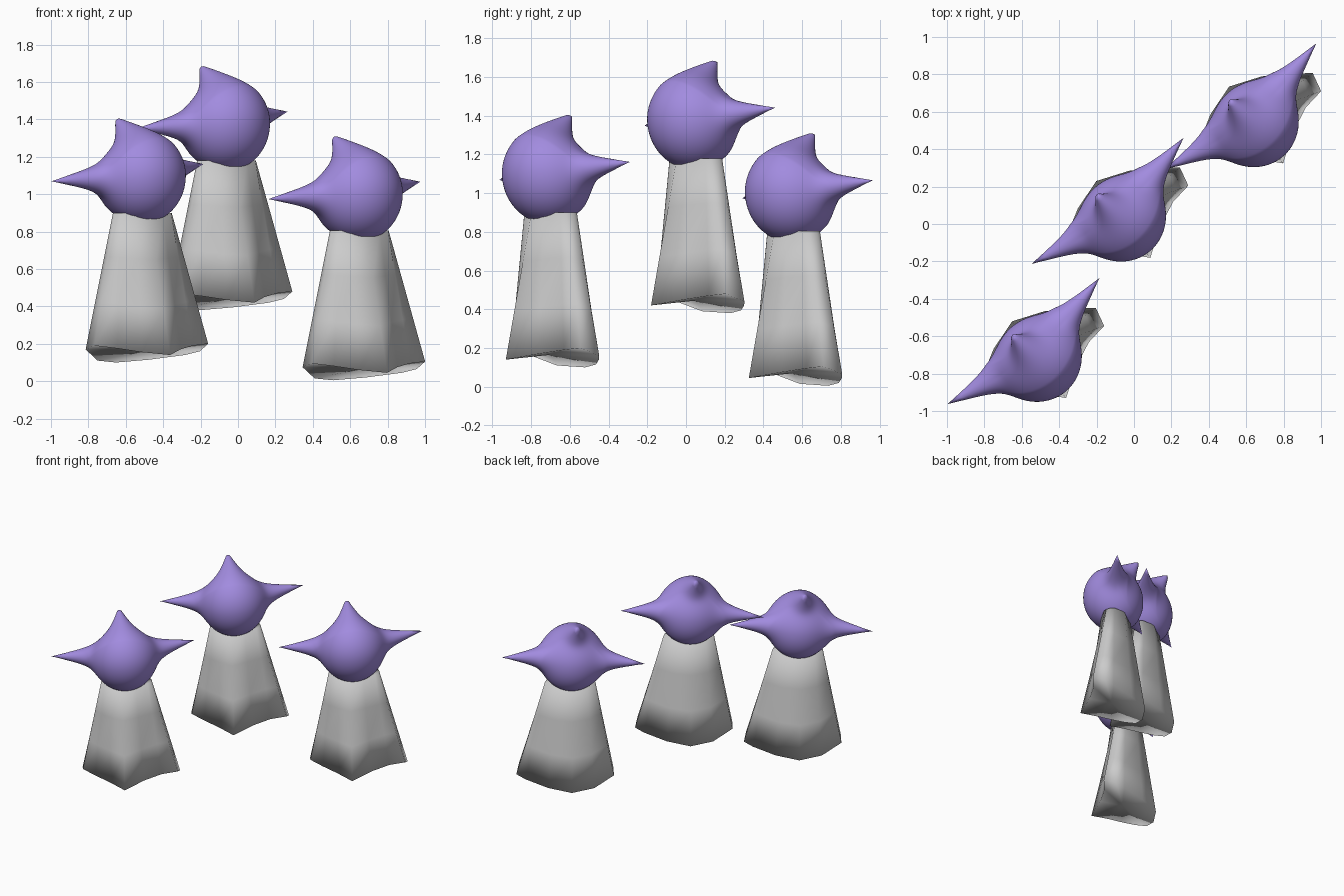
import bpy, bmesh
from math import atan2, cos, sin, exp, radians
from mathutils import Vector, Matrix

if "Cube" in bpy.data.objects:
    bpy.data.objects.remove(bpy.data.objects["Cube"])

# Local frame: x along the side spikes, y to the back, origin at head centre
YAW = Matrix.Rotation(radians(39.7), 4, 'Z')
ROLL = Matrix.Rotation(radians(-5), 4, 'Y')

purple = bpy.data.materials.new("purple")
purple.diffuse_color = (0.36, 0.26, 0.74, 1)
purple.use_nodes = True
purple.node_tree.nodes["Principled BSDF"].inputs["Base Color"].default_value = purple.diffuse_color


def finish(bm, name):
    bmesh.ops.recalc_face_normals(bm, faces=bm.faces)
    mesh = bpy.data.meshes.new(name)
    bm.to_mesh(mesh)
    bm.free()
    for p in mesh.polygons:
        p.use_smooth = True
    return mesh


# Head: a ball, flatter at the back, drawn into two side spikes and a horn
def head_mesh():
    bm = bmesh.new()
    bmesh.ops.create_icosphere(bm, subdivisions=6, radius=1)
    spikes = [Vector((s * 0.53, 0.11, 0.015)) for s in (-1, 1)]
    horn = Vector((0, 0.165, 0.30))
    bm.verts.ensure_lookup_table()
    for tip in spikes + [horn]:        # a vertex exactly on each tip
        d = tip.normalized()
        min(bm.verts, key=lambda v: (v.co - d).length).co = d
    hd = horn.normalized()
    back = Vector((0, hd.z, -hd.y))    # direction behind the horn
    for v in bm.verts:
        d = v.co.normalized()
        base = 0.24 - 0.042 * max(0, d.dot(Vector((0, 0.8, 0.6))))
        base += 0.018 * max(0, -d.z) ** 2
        r = base
        for tip in spikes:
            k = 6.9 - 5 * max(0, min(0.3, d.y - 0.2))
            r += (tip.length - base) * exp(-k * d.angle(tip, 0))
        side = (d - hd * d.dot(hd))
        t = side.normalized().dot(back) if side.length > 1e-5 else 0
        k = 5.2 + (2.8 * t if t > 0 else 3.2 * t)
        r += (horn.length - base) * exp(-k * max(0, d.angle(hd, 0) - 0.04))
        v.co = d * r
    bm.transform(YAW @ ROLL)
    return finish(bm, "head")


# Robe: hem outline (side, back, height) lofted straight up to an oval neck
HEM = [(-.02, -.27, .14), (.13, -.175, .17), (.264, -.118, .19),
       (.383, -.103, .20), (.41, 0, .16), (.347, .05, .14),
       (.19, .16, .115), (.02, .23, .10), (-.15, .18, .11),
       (-.30, .10, .17), (-.305, .02, .19), (-.22, -.07, .175),
       (-.12, -.155, .155)]


def robe_mesh():
    bm = bmesh.new()
    rings = []
    for t in (0, 0.33, 0.67, 1):
        ring = []
        for u, b, z in HEM:
            a = atan2(b / 0.27, (u - 0.05) / 0.36)
            top = Vector((0.015 + 0.185 * cos(a), 0.005 + 0.105 * sin(a), 0.90))
            p = Vector((u, b, z)).lerp(top, t)
            ring.append(bm.verts.new(p - Vector((0, 0, 1.10))))
        rings.append(ring)
    n = len(HEM)
    for r0, r1 in zip(rings, rings[1:]):
        for i in range(n):
            j = (i + 1) % n
            bm.faces.new((r0[i], r0[j], r1[j], r1[i]))
    # shoulders and underside
    bm.faces.new(rings[-1])
    mid = bm.verts.new((0.04, -0.02, 0.165 - 1.10))
    for i in range(n):
        bm.faces.new((rings[0][(i + 1) % n], rings[0][i], mid))
    bm.transform(YAW)
    return finish(bm, "robe")


head = head_mesh()
head.materials.append(purple)
robe = robe_mesh()

# Three identical figures
places = {"left": (-0.52, -0.71, 1.10),
          "middle": (-0.07, 0.04, 1.38),
          "right": (0.64, 0.545, 1.005)}
for label, loc in places.items():
    for part, mesh in (("head", head), ("robe", robe)):
        ob = bpy.data.objects.new(f"{label}_{part}", mesh)
        ob.location = loc
        bpy.context.collection.objects.link(ob)
